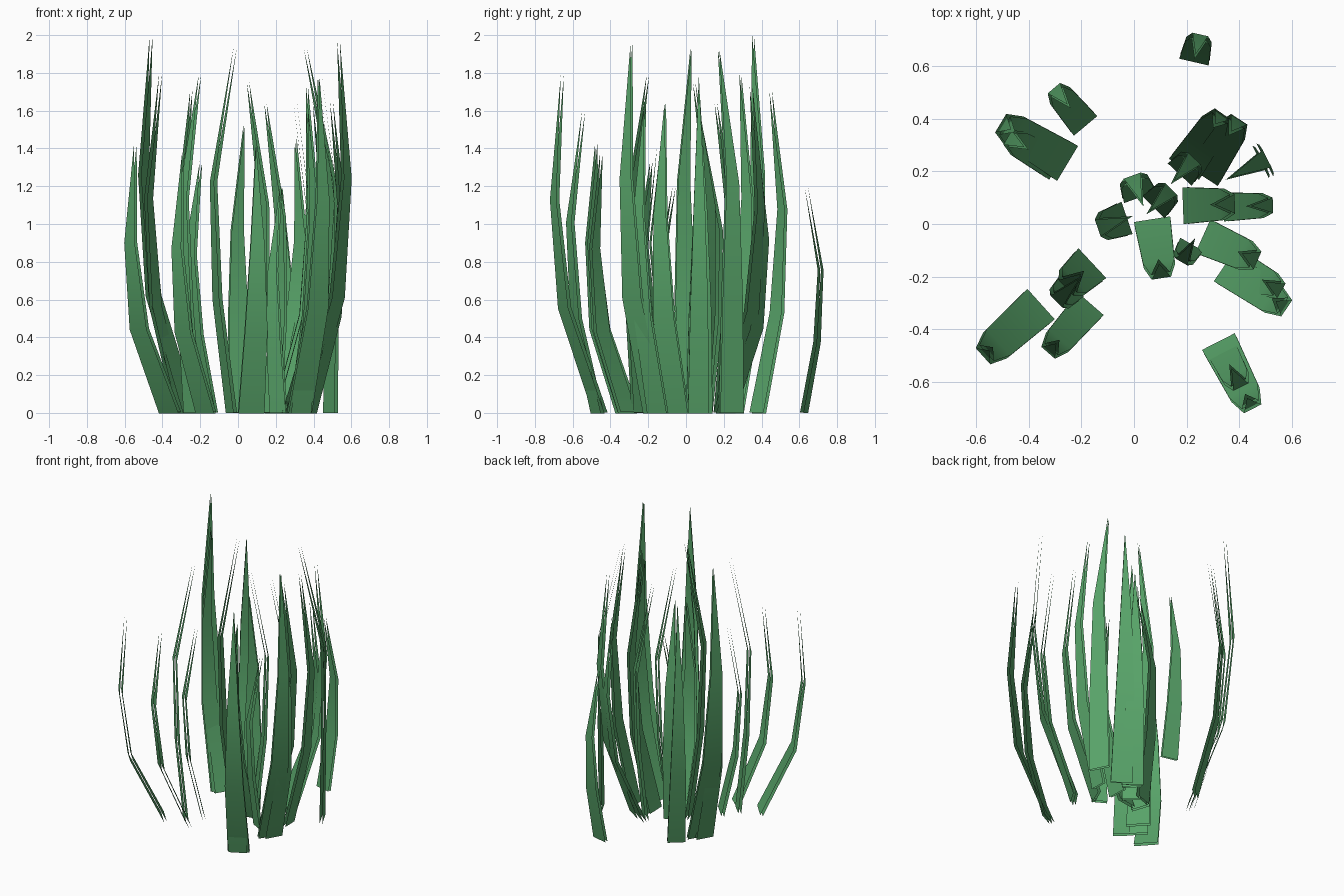
import bpy
import bmesh
from math import radians
from mathutils import Matrix, Vector

default_cube = bpy.data.objects.get("Cube")
if default_cube:
    bpy.data.objects.remove(default_cube, do_unlink=True)


def make_material(name, colour):
    material = bpy.data.materials.new(name)
    material.use_nodes = True
    material.diffuse_color = colour
    material.node_tree.nodes["Principled BSDF"].inputs["Base Color"].default_value = colour
    return material


grass_green = make_material("grass_green", (0.10, 0.38, 0.145, 1))


def make_blade(name, x, y, heading, reach, height, width=0.14):
    """Build one blade that leans outwards along its heading and curls back at the tip."""
    curl = height * (0.085 - 0.22 * reach)
    # Each section: distance along the heading, height, width
    sections = [
        (0, 0, width),
        (reach * 0.78, height * 0.31, width * 0.86),
        (reach, height * 0.63, width * 0.53),
    ]
    placement = Matrix.Translation((x, y, 0)) @ Matrix.Rotation(radians(heading), 4, "Z")

    bm = bmesh.new()
    rows = []
    for out, up, wide in sections:
        rows.append([
            bm.verts.new(placement @ Vector((out, side * wide / 2, up)))
            for side in (-1, 1)
        ])
    tip = bm.verts.new(placement @ Vector((reach - curl, 0, height)))
    for lower, upper in zip(rows, rows[1:]):
        bm.faces.new((lower[0], lower[1], upper[1], upper[0]))
    bm.faces.new((rows[-1][0], rows[-1][1], tip))
    for face in bm.faces:
        face.smooth = True

    mesh = bpy.data.meshes.new(name)
    bm.to_mesh(mesh)
    bm.free()
    mesh.materials.append(grass_green)
    blade = bpy.data.objects.new(name, mesh)
    bpy.context.collection.objects.link(blade)

    # Inner and outer skins with open edges
    skin = blade.modifiers.new("skins", "SOLIDIFY")
    skin.thickness = 0.018
    skin.offset = 0
    skin.use_rim = False


# Clumps of blades: x, y, heading, reach, height and, where not usual, width
clumps = {
    "back_left_blade": [
        (0.23, 0.625, 77, 0.09, 1.2, 0.115),
        (0.18, 0.195, 47, 0.065, 1.64, 0.125),
        (0.195, 0.215, 55, 0.24, 1.45),
        (0.265, 0.19, 57, 0.24, 1.73),
        (0.49, 0.24, 27, 0.01, 1.93),
    ],
    "back_right_blade": [
        (-0.19, 0.38, 130, 0.17, 1.71, 0.116),
        (-0.26, 0.235, 149, 0.28, 2, 0.155),
        (-0.3, 0.225, 150, 0.2, 1.8, 0.12),
    ],
    "middle_blade": [
        (-0.035, 0.02, 199, 0.1, 1.94, 0.13),
        (0.02, 0.11, 110, 0.07, 1.53, 0.13),
        (0.08, 0.07, 45, 0.08, 1.75, 0.12),
        (0.215, -0.085, 240, 0.06, 1.2, 0.1),
        (0.07, 0.01, 279, 0.21, 1.42),
    ],
    "left_blade": [
        (0.195, 0.07, 2, 0.18, 1.68),
        (0.35, 0.065, 2, 0.17, 1.78, 0.11),
        (0.27, -0.05, 336, 0.21, 1.65),
    ],
    "front_left_blade": [
        (0.35, -0.165, 326, 0.27, 1.97),
        (0.38, -0.15, 330, 0.2, 1.65, 0.12),
        (0.325, -0.455, 297, 0.27, 1.79),
        (0.33, -0.47, 297, 0.16, 1.6, 0.12),
    ],
    "front_right_blade": [
        (-0.165, -0.155, 223, 0.12, 1.33, 0.155),
        (-0.24, -0.24, 225, 0.07, 1.79, 0.12),
        (-0.17, -0.31, 229, 0.23, 1.38, 0.13),
        (-0.36, -0.31, 222, 0.28, 1.43, 0.156),
    ],
}

for clump, blades in clumps.items():
    for number, blade in enumerate(blades, 1):
        make_blade(f"{clump}_{number}", *blade)
